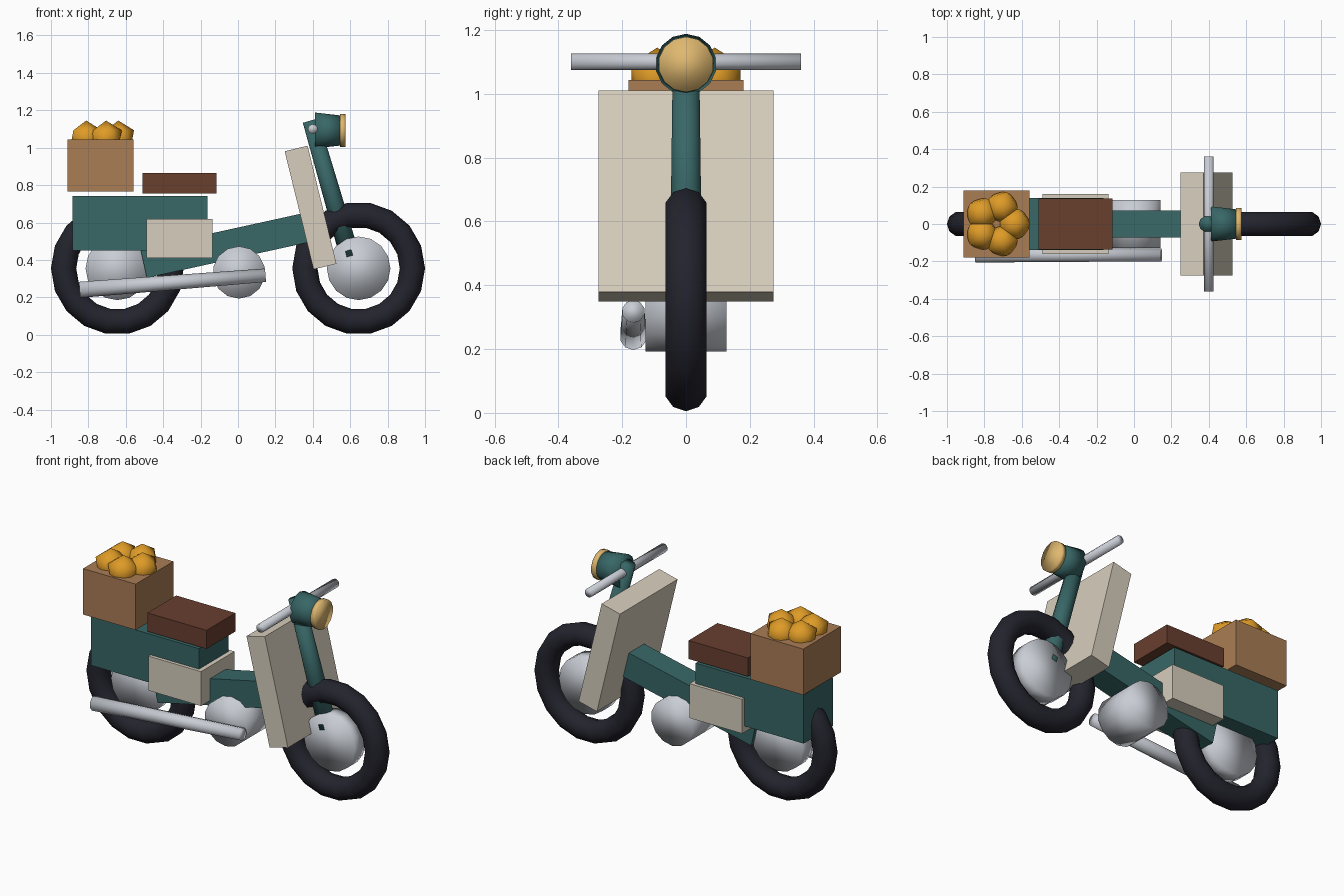
import bpy, math
from mathutils import Vector

if "Cube" in bpy.data.objects:
    bpy.data.objects.remove(bpy.data.objects["Cube"])


def mat(name, r, g, b):
    m = bpy.data.materials.new(name)
    m.diffuse_color = (r, g, b, 1)
    m.use_nodes = True
    m.node_tree.nodes["Principled BSDF"].inputs["Base Color"].default_value = m.diffuse_color
    return m


TEAL = mat("teal_paint", 0.04, 0.135, 0.135)
CREAM = mat("cream_panel", 0.68, 0.62, 0.51)
BROWN = mat("brown_leather", 0.14, 0.05, 0.028)
WOOD = mat("crate_wood", 0.40, 0.205, 0.09)
ORANGE = mat("orange_fruit", 0.74, 0.33, 0.02)
SILVER = mat("silver_metal", 0.58, 0.61, 0.66)
RUBBER = mat("dark_rubber", 0.017, 0.017, 0.027)
LENS = mat("amber_lens", 0.74, 0.48, 0.16)


def finish(name, material, smooth):
    ob = bpy.context.object
    ob.name = name
    ob.data.materials.append(material)
    if smooth:
        bpy.ops.object.shade_smooth()
    return ob


def box(name, material, centre, size, tilt=0):
    bpy.ops.mesh.primitive_cube_add(size=1, location=centre, rotation=(0, tilt, 0))
    ob = finish(name, material, False)
    ob.scale = size
    return ob


def rod(name, material, a, b, r1, r2, sides=12):
    """Tapered round bar from a to b."""
    a, b = Vector(a), Vector(b)
    d = b - a
    bpy.ops.mesh.primitive_cone_add(vertices=sides, radius1=r1, radius2=r2, depth=d.length,
                                    location=(a + b) / 2,
                                    rotation=d.to_track_quat('Z', 'Y').to_euler())
    return finish(name, material, True)


# wheels: tyre and hub
for label, x in (("rear", -0.645), ("front", 0.645)):
    bpy.ops.mesh.primitive_torus_add(major_segments=18, minor_segments=10,
                                     major_radius=0.2875, minor_radius=0.0675,
                                     location=(x, 0, 0.355), rotation=(math.pi / 2, 0, 0))
    finish(label + "_tyre", RUBBER, True)
    rod(label + "_hub", SILVER, (x, -0.05, 0.355), (x, 0.05, 0.355), 0.17, 0.17, 16)

# frame, body and panels
box("frame_spine", TEAL, (-0.065, 0, 0.478), (0.90, 0.146, 0.158), -0.216)
box("rear_body", TEAL, (-0.524, 0, 0.596), (0.722, 0.28, 0.294))
box("side_panels", CREAM, (-0.312, 0, 0.515), (0.353, 0.32, 0.208))
box("leg_shield", CREAM, (0.388, 0, 0.68), (0.126, 0.55, 0.65), -0.24)
box("seat", BROWN, (-0.312, 0, 0.81), (0.396, 0.275, 0.112))

# engine and exhaust
rod("engine", SILVER, (0.005, -0.127, 0.333), (0.005, 0.127, 0.333), 0.14, 0.14, 14)
rod("exhaust", SILVER, (-0.847, -0.165, 0.24), (0.147, -0.165, 0.318), 0.043, 0.036, 10)

# steering: fork, handlebar, headlight
rod("fork", TEAL, (0.598, 0, 0.42), (0.388, 0, 1.145), 0.053, 0.043, 10)
rod("handlebar", SILVER, (0.40, -0.36, 1.10), (0.40, 0.36, 1.10), 0.026, 0.026, 10)
rod("headlight", TEAL, (0.413, 0, 1.092), (0.55, 0, 1.092), 0.096, 0.08, 14)
rod("headlight_lens", LENS, (0.545, 0, 1.092), (0.575, 0, 1.092), 0.087, 0.087, 14)

# crate with a ring of fruit
box("crate", WOOD, (-0.735, 0, 0.904), (0.352, 0.36, 0.278))
for i in range(5):
    a = i * math.tau / 5
    bpy.ops.mesh.primitive_ico_sphere_add(
        subdivisions=1, radius=0.094,
        location=(-0.735 + 0.095 * math.cos(a), 0.095 * math.sin(a), 1.051))
    finish("fruit_%d" % (i + 1), ORANGE, True)
